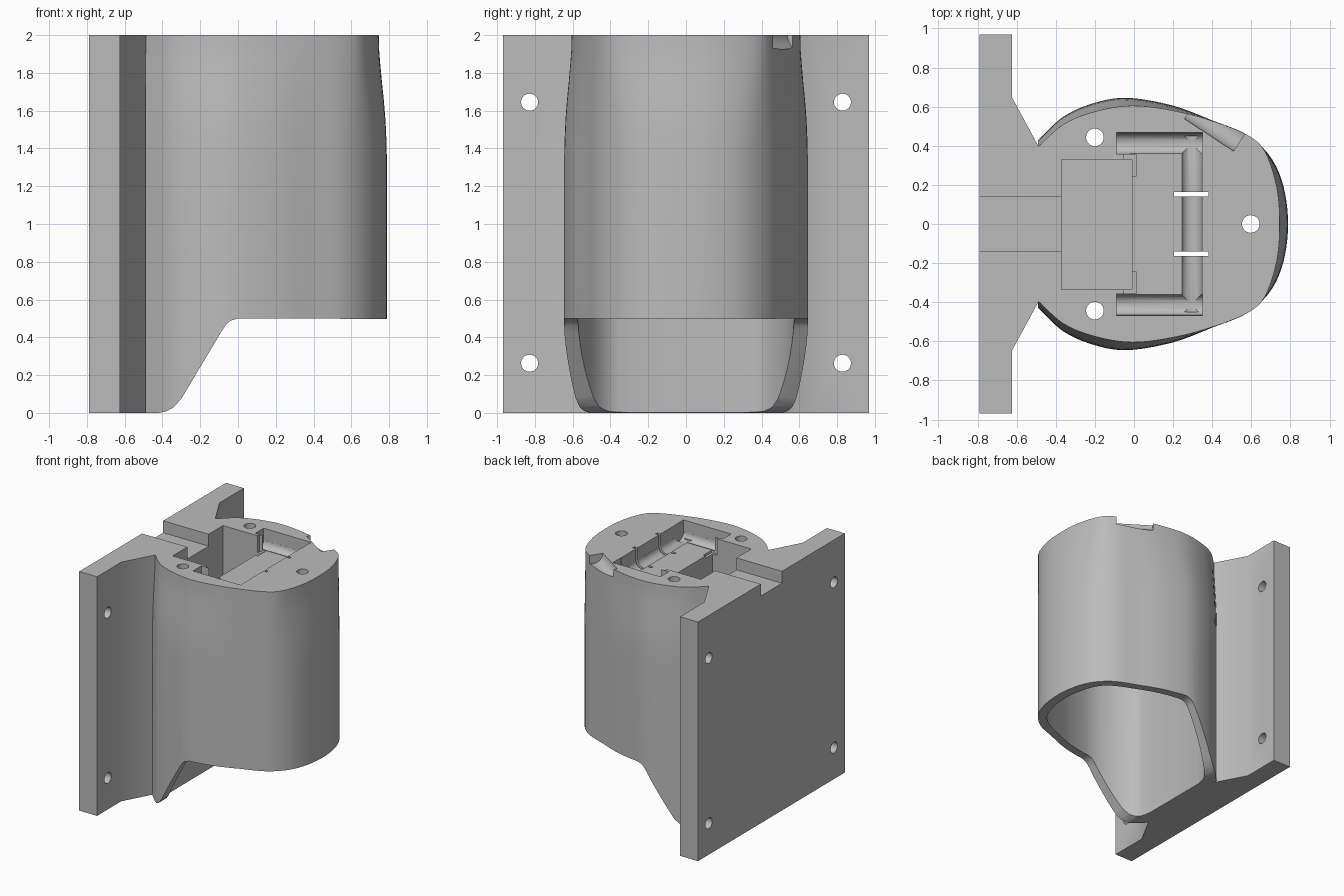
import bpy, bmesh, math
from mathutils import Vector, Matrix

old = bpy.data.objects.get("Cube")
if old:
    bpy.data.objects.remove(old, do_unlink=True)

grey = bpy.data.materials.new("plain_grey")
grey.use_nodes = True
grey.diffuse_color = (0.5, 0.5, 0.5, 1)
grey.node_tree.nodes["Principled BSDF"].inputs["Base Color"].default_value = (0.5, 0.5, 0.5, 1)


def finish(name, bm):
    bmesh.ops.recalc_face_normals(bm, faces=bm.faces)
    mesh = bpy.data.meshes.new(name)
    bm.to_mesh(mesh)
    bm.free()
    mesh.materials.append(grey)
    obj = bpy.data.objects.new(name, mesh)
    bpy.context.collection.objects.link(obj)
    return obj


def loft(name, rings):
    """Skin a stack of equal-length closed rings and cap both ends."""
    bm = bmesh.new()
    loops = [[bm.verts.new(p) for p in ring] for ring in rings]
    n = len(loops[0])
    for a, b in zip(loops, loops[1:]):
        for i in range(n):
            j = (i + 1) % n
            bm.faces.new((a[i], a[j], b[j], b[i]))
    bm.faces.new(loops[0])
    bm.faces.new(loops[-1])
    return finish(name, bm)


def box(name, x0, x1, y0, y1, z0, z1):
    bm = bmesh.new()
    size = Matrix.Diagonal((x1 - x0, y1 - y0, z1 - z0, 1))
    mid = Matrix.Translation(((x0 + x1) / 2, (y0 + y1) / 2, (z0 + z1) / 2))
    bmesh.ops.create_cube(bm, size=1, matrix=mid @ size)
    return finish(name, bm)


def rod(name, start, end, radius, segments=32):
    a, b = Vector(start), Vector(end)
    turn = (b - a).to_track_quat("Z", "Y").to_matrix().to_4x4()
    bm = bmesh.new()
    bmesh.ops.create_cone(bm, cap_ends=True, segments=segments, radius1=radius, radius2=radius,
                          depth=(b - a).length, matrix=Matrix.Translation((a + b) / 2) @ turn)
    return finish(name, bm)


def combine(target, tool, operation="DIFFERENCE"):
    """Apply a boolean and discard the tool."""
    tool.hide_render = True
    mod = target.modifiers.new("bool", "BOOLEAN")
    mod.operation, mod.solver, mod.object = operation, "EXACT", tool
    bpy.context.view_layer.objects.active = target
    bpy.ops.object.modifier_apply(modifier=mod.name)
    bpy.data.objects.remove(tool, do_unlink=True)


def smooth_outline(half, steps=5):
    """Mirror a half outline over y and run a Catmull-Rom curve through it."""
    pts = [Vector(p) for p in half]
    pts = [Vector((p.x, -p.y)) for p in pts] + [p for p in reversed(pts[:-1])]
    out = []
    for i in range(len(pts) - 1):
        p1, p2 = pts[i], pts[i + 1]
        p0 = pts[i - 1] if i else p1 * 2 - p2
        p3 = pts[i + 2] if i + 2 < len(pts) else p2 * 2 - p1
        for k in range(steps):
            t = k / steps
            out.append((p1 * 2 + (p2 - p0) * t + (p0 * 2 - p1 * 5 + p2 * 4 - p3) * t * t
                        + (p1 * 3 - p0 - p2 * 3 + p3) * t ** 3) / 2)
    return out + [pts[-1]]


# Housing: oval column that narrows near the top
lower = smooth_outline([(-.49, .43), (-.36, .55), (-.2, .62), (-.03, .645), (.2, .605),
                        (.4, .53), (.58, .455), (.7, .34), (.765, .19), (.788, 0)])
upper = smooth_outline([(-.49, .395), (-.36, .51), (-.2, .575), (-.01, .605), (.2, .58),
                        (.4, .527), (.58, .455), (.67, .37), (.73, .19), (.745, 0)])
levels = [(0, 0), (1.35, 0), (1.45, .06), (1.55, .17), (1.65, .36), (1.75, .6),
          (1.85, .82), (1.92, .95), (2, 1)]
housing = loft("housing", [[(*a.lerp(b, f), z) for a, b in zip(lower, upper)] for z, f in levels])

# Slanted cut under the column
scoop = [(-.42, -.1), (-.42, 0), (-.38, .008), (-.34, .03), (-.3, .075), (-.085, .435),
         (-.065, .465), (-.04, .488), (0, .5), (1, .497), (1, -.1)]
combine(housing, loft("scoop_cutter", [[(x, y, z) for x, z in scoop] for y in (-1, 1)]))

# Mounting plate with flared neck
edge = [(-.79, .97), (-.625, .97), (-.625, .65), (-.49, .4), (-.44, .38)]
edge += [(x, -y) for x, y in reversed(edge)]
combine(housing, loft("mounting_plate", [[(x, y, z) for x, y in edge] for z in (0, 2)]), "UNION")

# Hollow interior, open at the bottom
inner = smooth_outline([(-.41, 0.3), (-.385, .4), (-.31, .48), (-.18, .545), (-.02, .572),
                        (.2, .535), (.4, .46), (.55, .39), (.64, .3), (.69, .16), (.71, 0)])
combine(housing, loft("interior_cutter", [[(*p, z) for p in inner] for z in (-.1, 1.45)]))

# Pockets in the top deck
combine(housing, box("deep_pocket", -.37, -.01, -.335, .33, 1.55, 2.1))
combine(housing, box("cable_notch", -.9, -.36, -.14, .14, 1.9, 2.1))
combine(housing, box("shallow_pocket", -.02, .25, -.36, .36, 1.88, 2.1))
for s in (-1, 1):
    y = s * .412
    combine(housing, box("side_channel", -.09, .35, y - .055, y + .055, 1.9, 2.1))
    combine(housing, rod("side_groove", (-.09, y, 1.9), (.35, y, 1.9), .0545))
    combine(housing, box("pocket_tab", -.05, .012, s * .3 - .055, s * .3 + .055, 1.86, 2.1))
combine(housing, box("cross_channel", .24, .348, -.45, .45, 1.9, 2.1))
combine(housing, rod("cross_groove", (.294, -.45, 1.9), (.294, .45, 1.9), .0535))

# Strap slots and screw holes
for s in (-1, 1):
    combine(housing, box("strap_slot", .205, .38, s * .152 - .011, s * .152 + .011, 1.3, 2.1))
    combine(housing, rod("deck_hole", (-.2, s * .443, 1.3), (-.2, s * .443, 2.1), .045))
    for z in (.263, 1.645):
        combine(housing, rod("plate_hole", (-.9, s * .828, z), (-.55, s * .828, z), .045))
combine(housing, rod("front_hole", (.597, 0, 1.3), (.597, 0, 2.1), .045))

# Small relief on the upper rim
combine(housing, rod("rim_relief", (.3, .6, 2.0), (.55, .435, 2.0), .075))

# Smooth the curved walls, keep the edges crisp
bpy.ops.object.select_all(action="DESELECT")
housing.select_set(True)
bpy.context.view_layer.objects.active = housing
bpy.ops.object.shade_smooth_by_angle(angle=math.radians(30))
